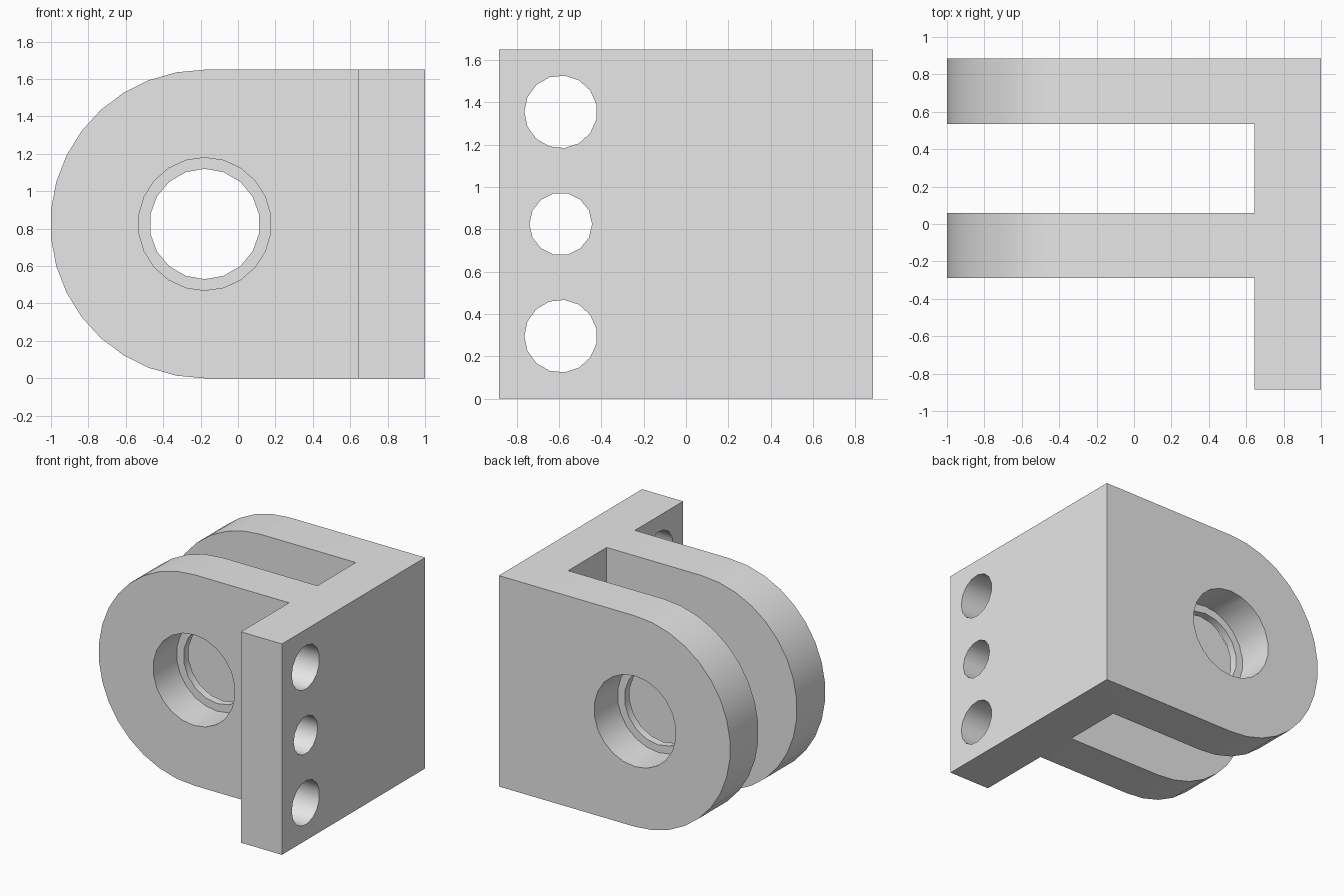
import bpy
import bmesh
from math import cos, sin, pi, radians

cube = bpy.data.objects.get("Cube")
if cube:
    bpy.data.objects.remove(cube, do_unlink=True)

HEIGHT = 1.65
MID = HEIGHT / 2          # bore axis height
BORE_X = -0.178           # bore axis position
HALF = 0.885              # half the plate width

grey = bpy.data.materials.new("light_grey")
grey.use_nodes = True
grey.diffuse_color = (0.8, 0.8, 0.8, 1)
grey.node_tree.nodes["Principled BSDF"].inputs["Base Color"].default_value = (0.8, 0.8, 0.8, 1)

# Maps profile coordinates (a, b) and depth d to space, by extrusion axis
PLACE = {
    "X": lambda a, b, d: (d, a, b),
    "Y": lambda a, b, d: (a, d, b),
    "Z": lambda a, b, d: (a, b, d),
}


def prism(name, profile, axis, start, end):
    """Extrude a flat outline along one axis."""
    bm = bmesh.new()
    ends = [[bm.verts.new(PLACE[axis](a, b, d)) for a, b in profile] for d in (start, end)]
    for ring in ends:
        bm.faces.new(ring)
    n = len(profile)
    for i in range(n):
        j = (i + 1) % n
        bm.faces.new((ends[0][i], ends[0][j], ends[1][j], ends[1][i]))
    bmesh.ops.recalc_face_normals(bm, faces=bm.faces)
    mesh = bpy.data.meshes.new(name)
    bm.to_mesh(mesh)
    bm.free()
    mesh.materials.append(grey)
    obj = bpy.data.objects.new(name, mesh)
    bpy.context.collection.objects.link(obj)
    return obj


def arc(a, b, radius, sides, first=pi, sweep=2 * pi):
    steps = sides if sweep == 2 * pi else sides + 1
    return [(a + radius * cos(first + sweep * i / sides),
             b + radius * sin(first + sweep * i / sides)) for i in range(steps)]


def combine(target, tool, operation):
    """Apply a boolean and discard the helper."""
    tool.hide_render = True
    mod = target.modifiers.new(operation.lower(), "BOOLEAN")
    mod.operation, mod.solver, mod.object = operation, "EXACT", tool
    bpy.context.view_layer.objects.active = target
    bpy.ops.object.modifier_apply(modifier=mod.name)
    bpy.data.objects.remove(tool, do_unlink=True)


# Plan outline: mounting plate with two lugs
plan = [(1, -HALF), (1, HALF), (-1.2, HALF), (-1.2, 0.535), (0.645, 0.535),
        (0.645, 0.06), (-1.2, 0.06), (-1.2, -0.29), (0.645, -0.29), (0.645, -HALF)]
bracket = prism("clevis_bracket", plan, "Z", -0.2, HEIGHT + 0.2)

# Rounded lug ends
side = [(1.2, 0), (1.2, HEIGHT)] + arc(BORE_X, MID, MID, 17, pi / 2, pi)
combine(bracket, prism("lug_outline", side, "Y", -1.2, 1.2), "INTERSECT")

# Pin bore, counterbored from each outer face so a thin inner lip remains
bore = arc(BORE_X, MID, 0.295, 18, pi / 2)
counterbore = arc(BORE_X, MID, 0.355, 22, pi / 2)
combine(bracket, prism("pin_bore", bore, "Y", -1.1, 1.1), "DIFFERENCE")
for start, end in ((-0.5, 0.0), (0.595, 1.1)):
    combine(bracket, prism("counterbore", counterbore, "Y", start, end), "DIFFERENCE")

# Mounting holes through the plate flange
for z, radius, sides in ((0.295, 0.172, 15), (MID, 0.148, 14), (1.355, 0.172, 15)):
    hole = arc(-0.592, z, radius, sides)
    combine(bracket, prism("mounting_hole", hole, "X", 0.4, 1.2), "DIFFERENCE")

# Smooth curved walls, sharp edges
bpy.ops.object.select_all(action="DESELECT")
bracket.select_set(True)
bpy.context.view_layer.objects.active = bracket
bpy.ops.object.shade_smooth_by_angle(angle=radians(30))
